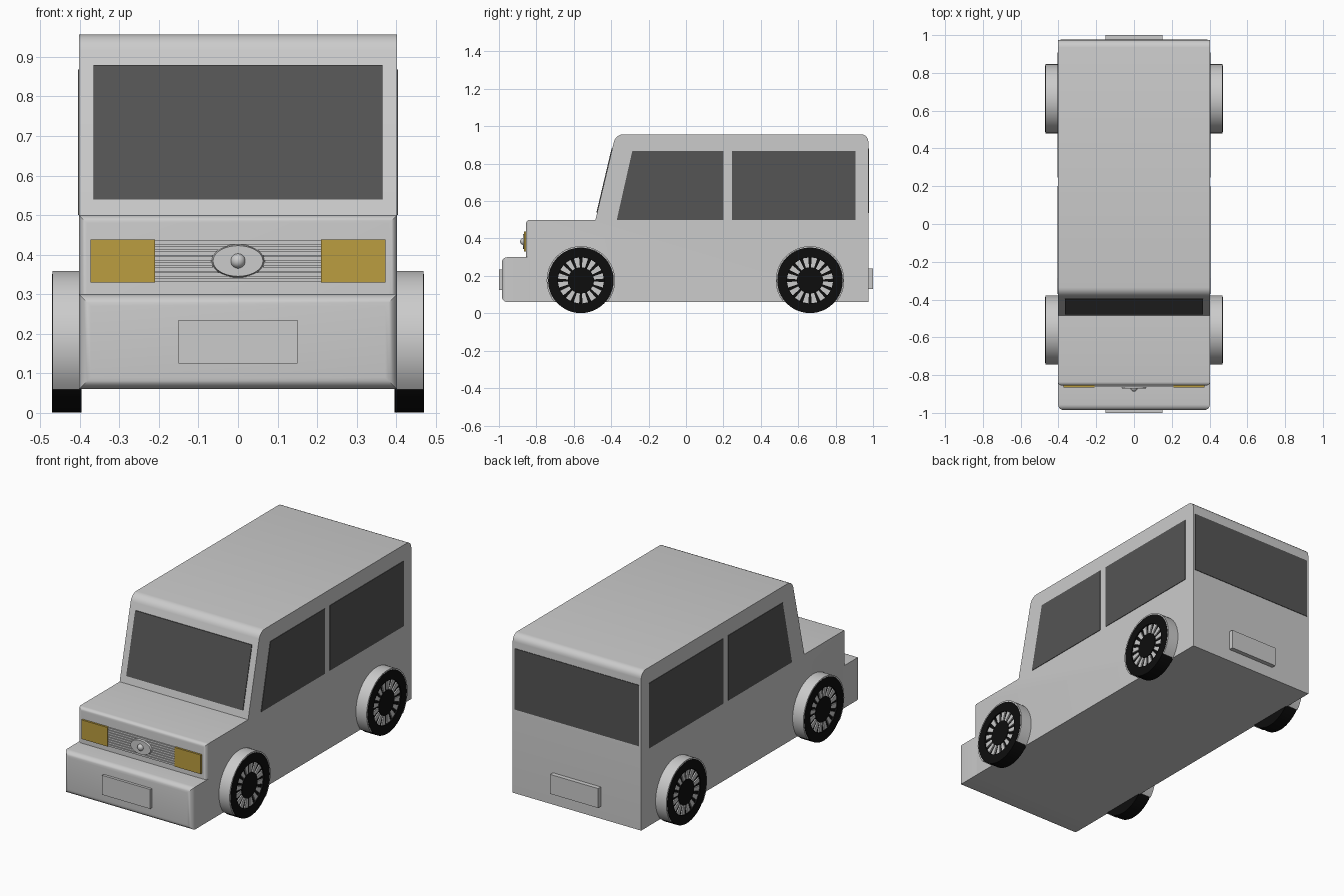
import bpy, bmesh, math
from mathutils import Vector

if "Cube" in bpy.data.objects:
    bpy.data.objects.remove(bpy.data.objects["Cube"])


def material(name, color):
    m = bpy.data.materials.new(name)
    m.diffuse_color = (*color, 1)
    m.use_nodes = True
    m.node_tree.nodes["Principled BSDF"].inputs["Base Color"].default_value = m.diffuse_color
    return m


GLASS = material("dark_glass", (0.09, 0.09, 0.09))
BLACK = material("black_rubber", (0.004, 0.004, 0.004))
AMBER = material("amber_lamp", (0.5, 0.34, 0.05))
PALE = material("pale_metal", (0.95, 0.95, 0.95))


def finish(bm, name, mat=None, smooth=False):
    bmesh.ops.recalc_face_normals(bm, faces=bm.faces)
    me = bpy.data.meshes.new(name)
    bm.to_mesh(me)
    bm.free()
    ob = bpy.data.objects.new(name, me)
    bpy.context.collection.objects.link(ob)
    if mat:
        me.materials.append(mat)
    if smooth:
        bpy.ops.object.select_all(action='DESELECT')
        ob.select_set(True)
        bpy.context.view_layer.objects.active = ob
        bpy.ops.object.shade_smooth_by_angle(angle=math.radians(35))
    return ob


def prism_mesh(pts, x0, x1):
    """Extrude a (y, z) outline along x."""
    bm = bmesh.new()
    f = bm.faces.new([bm.verts.new((x0, y, z)) for y, z in pts])
    r = bmesh.ops.extrude_face_region(bm, geom=[f])
    vs = [v for v in r["geom"] if isinstance(v, bmesh.types.BMVert)]
    bmesh.ops.translate(bm, vec=(x1 - x0, 0, 0), verts=vs)
    return bm


def prism(name, pts, x0, x1, mat=None, smooth=False):
    return finish(prism_mesh(pts, x0, x1), name, mat, smooth)


def rect(y0, y1, z0, z1):
    return [(y0, z0), (y1, z0), (y1, z1), (y0, z1)]


def box(name, x0, x1, y0, y1, z0, z1, mat=None):
    return prism(name, rect(y0, y1, z0, z1), x0, x1, mat)


def bevel(bm, test, size):
    bmesh.ops.recalc_face_normals(bm, faces=bm.faces)
    edges = [e for e in bm.edges if test(*[v.co for v in e.verts])]
    bmesh.ops.bevel(bm, geom=edges, offset=size, segments=5, profile=0.5, affect='EDGES')


def across(a, b):
    return abs(a.x - b.x) > 0.5


# body shell: bonnet, windscreen slope and square cabin
FRONT = -0.855
bm = prism_mesh([(FRONT, 0.06), (0.975, 0.06), (0.975, 0.957), (-0.376, 0.957),
                 (-0.484, 0.5), (FRONT, 0.5)], -0.402, 0.402)
bevel(bm, lambda a, b: across(a, b) and min(a.z, b.z) > 0.9, 0.04)
bevel(bm, lambda a, b: abs(a.y - FRONT) < 1e-4 and abs(b.y - FRONT) < 1e-4
      and max(a.z, b.z) > 0.4, 0.02)
finish(bm, "body", smooth=True)

# front bumper
bm = prism_mesh(rect(-0.985, -0.83, 0.06, 0.30), -0.402, 0.402)
bevel(bm, lambda a, b: a.y < -0.98 and b.y < -0.98, 0.03)
finish(bm, "front_bumper", smooth=True)

# blank number plates
box("front_plate", -0.15, 0.15, -1.0, -0.98, 0.125, 0.235)
box("rear_plate", -0.15, 0.15, 0.97, 1.0, 0.13, 0.24)


# windows
def screen_y(z):
    return -0.484 + (z - 0.5) * 0.108 / 0.457


prism("windscreen", [(screen_y(0.54) - 0.004, 0.54), (screen_y(0.54) + 0.004, 0.54),
                     (screen_y(0.88) + 0.004, 0.88), (screen_y(0.88) - 0.004, 0.88)],
      -0.365, 0.365, GLASS)
box("rear_window", -0.39, 0.39, 0.97, 0.978, 0.535, 0.88, GLASS)
for side, s in (("right", 1), ("left", -1)):
    prism(side + "_front_window", [(-0.37, 0.5), (0.2, 0.5), (0.2, 0.868), (-0.287, 0.868)],
          s * 0.398, s * 0.405, GLASS)
    prism(side + "_rear_window", rect(0.245, 0.907, 0.5, 0.868), s * 0.398, s * 0.405, GLASS)
    # headlamp
    box(side + "_headlamp", s * 0.21, s * 0.373, -0.866, -0.85, 0.33, 0.438, AMBER)

# grille slats
for i in range(8):
    z = 0.331 + i * 0.0135
    box("grille_slat", -0.21, 0.21, -0.862, -0.85, z, z + 0.0105)

# plain oval boss in the grille with a round knob
bm = bmesh.new()
bmesh.ops.create_cone(bm, segments=40, cap_ends=True, radius1=1, radius2=0.9, depth=0.022)
for v in bm.verts:
    v.co = Vector((v.co.x * 0.07, -0.861 - v.co.z, 0.384 + v.co.y * 0.043))
finish(bm, "grille_boss", smooth=True)
bm = bmesh.new()
bmesh.ops.create_uvsphere(bm, u_segments=20, v_segments=12, radius=0.019)
bmesh.ops.translate(bm, vec=(0, -0.868, 0.384), verts=bm.verts)
finish(bm, "grille_knob", smooth=True)


# wheels
def lathe(name, prof, s, cy, cz, mat):
    """Spin an (x, radius) profile round the axle."""
    bm = bmesh.new()
    vs = [bm.verts.new((s * x, cy, cz + r)) for x, r in prof]
    es = [bm.edges.new(p) for p in zip(vs, vs[1:])]
    bmesh.ops.spin(bm, geom=vs + es, cent=(0, cy, cz), axis=(1, 0, 0),
                   angle=math.tau, steps=48, use_merge=False)
    bmesh.ops.remove_doubles(bm, verts=bm.verts, dist=1e-5)
    finish(bm, name, mat, True)


def polar(cy, cz, r, a):
    return (cy + r * math.cos(a), cz + r * math.sin(a))


CZ, SPOKES = 0.176, 16
for end, cy in (("front", -0.562), ("rear", 0.663)):
    for side, s in (("right", 1), ("left", -1)):
        n = f"{end}_{side}_"
        lathe(n + "tyre", [(0.395, 0), (0.395, 0.175), (0.470, 0.175), (0.470, 0.123),
                           (0.457, 0.123), (0.457, 0)], s, cy, CZ, BLACK)
        lathe(n + "hub", [(0.457, 0.07), (0.467, 0.07), (0.467, 0)], s, cy, CZ, BLACK)
        for i in range(SPOKES):
            a = math.tau * (i + 0.5) / SPOKES
            prism(n + "spoke", [polar(cy, CZ, 0.07, a - 0.12), polar(cy, CZ, 0.123, a - 0.12),
                                polar(cy, CZ, 0.123, a + 0.12), polar(cy, CZ, 0.07, a + 0.12)],
                  s * 0.456, s * 0.464, PALE)
        # wheel arch, open below the sill
        angs = [math.radians(-39.5 + 259 * i / 40) for i in range(41)]
        prism(n + "wheel_arch", [polar(cy, CZ, 0.183, a) for a in angs]
              + [polar(cy, CZ, 0.1755, a) for a in reversed(angs)],
              s * 0.40, s * 0.469, None, True)
